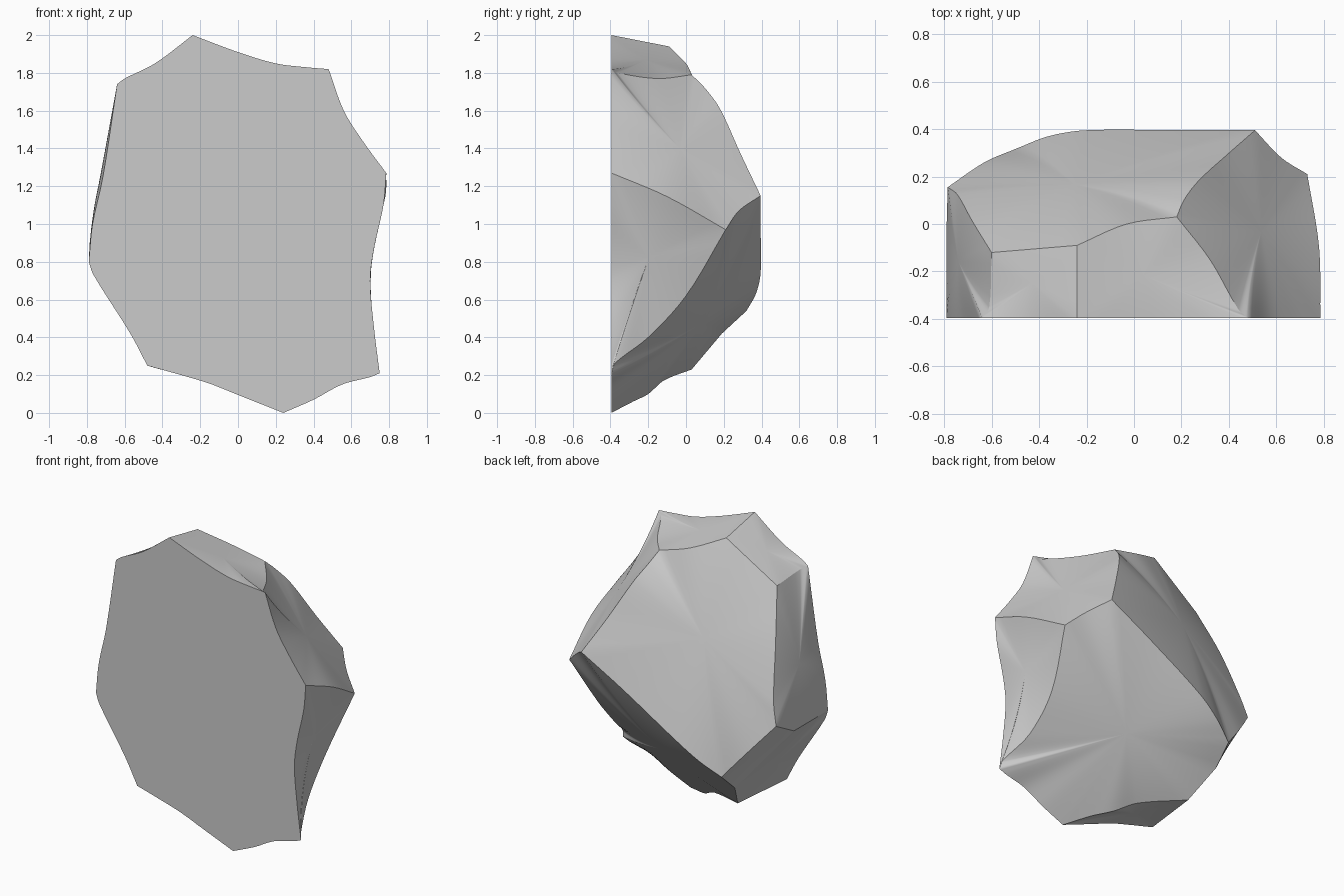
import bpy, bmesh
from mathutils import Vector
from mathutils.geometry import interpolate_bezier

cube = bpy.data.objects.get("Cube")
if cube:
    bpy.data.objects.remove(cube, do_unlink=True)

STEPS, RINGS = 6, 9
FRONT = -0.395
MIDDLE = Vector((0, -.1, 1))

# Corners of the flat front (x, z)
front_corners = {
    "peak": (-.24, 2), "shoulder_l": (.48, 1.82), "side_l": (.785, 1.27),
    "foot_l": (.75, .21), "tip": (.24, 0), "foot_r": (-.48, .25),
    "side_r": (-.79, .80), "shoulder_r": (-.64, 1.74),
}
corners = {name: Vector((x, FRONT, z)) for name, (x, z) in front_corners.items()}

# Corners of the broken back (x, y, z)
back_corners = {
    "crown_l": (.18, .03, 1.79), "crown_mid": (-.24, -.09, 1.94),
    "crown_r": (-.6, -.12, 1.7), "ridge_l": (.51, .395, 1.15),
    "flank_l": (.73, .21, .97), "ridge_r": (-.785, .155, .9),
    "flank_r": (-.79, -.03, .8), "belly": (-.49, .32, .54),
    "belly_low": (-.5, .19, .42), "keel": (-.41, .03, .23),
}
corners.update({name: Vector(p) for name, p in back_corners.items()})

# Curved creases of the front outline: points passed on the way (x, z)
front_bends = {
    ("peak", "shoulder_l"): [(0, 1.91), (.2, 1.85), (.36, 1.83)],
    ("shoulder_l", "side_l"): [(.56, 1.6), (.66, 1.44)],
    ("side_l", "foot_l"): [(.77, 1.1), (.72, .87), (.7, .7), (.72, .45)],
    ("foot_l", "tip"): [(.7, .19), (.55, .15), (.4, .07)],
    ("tip", "foot_r"): [(0, .095), (-.15, .155), (-.3, .2)],
    ("foot_r", "side_r"): [(-.57, .42), (-.765, .73)],
    ("side_r", "shoulder_r"): [(-.77, 1), (-.715, 1.25)],
    ("shoulder_r", "peak"): [(-.6, 1.77), (-.44, 1.85)],
}
bends = {pair: [(x, FRONT, z) for x, z in path] for pair, path in front_bends.items()}

# Curved creases of the back (x, y, z)
bends.update({
    ("shoulder_r", "crown_r"): [(-.61, -.35, 1.725)],
    ("crown_mid", "crown_l"): [(-.03, 0, 1.85)],
    ("shoulder_l", "crown_l"): [(.44, -.36, 1.8), (.32, -.15, 1.77)],
    ("crown_l", "ridge_l"): [(.21, .1, 1.72), (.27, .18, 1.61), (.39, .29, 1.37)],
    ("side_l", "flank_l"): [(.78, -.1, 1.145)],
    ("flank_l", "foot_l"): [(.66, 0, .62), (.67, -.2, .4), (.74, -.38, .26)],
    ("flank_l", "ridge_l"): [(.62, .28, 1.07)],
    ("ridge_l", "belly"): [(.2, .395, .98), (-.2, .395, .74), (-.36, .37, .63)],
    ("crown_r", "ridge_r"): [(-.68, .01, 1.39), (-.745, .125, 1.05)],
    ("ridge_r", "belly"): [(-.63, .26, .71)],
    ("tip", "keel"): [(.11, -.28, .06), (0, -.2, .1), (-.13, -.12, .17)],
})

# Each facet is a loop of corners, with how far its middle swells out
facets = {
    "peak shoulder_r side_r foot_r tip foot_l side_l shoulder_l": 0,
    "peak shoulder_l crown_l crown_mid": -.01,
    "peak crown_mid crown_r shoulder_r": 0,
    "shoulder_r crown_r ridge_r flank_r side_r": .02,
    "ridge_r belly belly_low flank_r": 0,
    "side_r flank_r belly_low keel foot_r": 0,
    "foot_r keel tip": -.015,
    "ridge_l flank_l foot_l tip keel belly_low belly": .04,
    "shoulder_l side_l flank_l ridge_l crown_l": 0,
    "side_l foot_l flank_l": -.03,
    "crown_l ridge_l belly ridge_r crown_r crown_mid": .04,
}


def crease(a, b):
    """Smooth path from corner a up to, but not including, corner b."""
    path = bends.get((a, b)) or bends.get((b, a), [])[::-1]
    knots = [corners[a]] + [Vector(p) for p in path] + [corners[b]]
    spans = [(q - p).length for p, q in zip(knots, knots[1:])]
    last = len(spans)
    slopes = []
    for i in range(last + 1):
        lo, hi = max(i - 1, 0), min(i + 1, last)
        slopes.append((knots[hi] - knots[lo]) / sum(spans[lo:hi]))
    points = []
    for i, span in enumerate(spans):
        p, q = knots[i], knots[i + 1]
        reach = span / 3
        points += interpolate_bezier(p, p + slopes[i] * reach,
                                     q - slopes[i + 1] * reach, q, STEPS)[:-1]
    return points


bm = bmesh.new()
rim_edges = []

for facet, swell in facets.items():
    names = facet.split()
    loop = [p for a, b in zip(names, names[1:] + names[:1]) for p in crease(a, b)]
    count = len(loop)
    # Mean plane of the facet, facing out of the rock
    origin = sum(loop, Vector()) / count
    normal = sum(((p - origin).cross(q - origin)
                  for p, q in zip(loop, loop[1:] + loop[:1])), Vector()).normalized()
    if normal.dot(origin - MIDDLE) < 0:
        normal.negate()
    centre = sum((corners[n] for n in names), Vector()) / len(names)
    centre -= normal * normal.dot(centre - origin)
    # Concentric rings whose height eases from the creases to the swollen middle
    rings = []
    for r in range(RINGS):
        s = 1 - r / RINGS
        ring = []
        for p in loop:
            height = normal.dot(p - origin)
            flat = centre.lerp(p - normal * height, s)
            ring.append(bm.verts.new(flat + normal * (swell + (height - swell) * s * s)))
        rings.append(ring)
    hub = bm.verts.new(centre + normal * swell)
    for i in range(count):
        j = (i + 1) % count
        for outer, ring in zip(rings, rings[1:]):
            bm.faces.new((outer[i], outer[j], ring[j], ring[i]))
        bm.faces.new((rings[-1][i], rings[-1][j], hub))
        rim_edges.append(bm.edges.get((rings[0][i], rings[0][j])))

for face in bm.faces:
    face.smooth = True
for edge in rim_edges:
    edge.smooth = False
bmesh.ops.remove_doubles(bm, verts=bm.verts[:], dist=0.0005)
bmesh.ops.recalc_face_normals(bm, faces=bm.faces[:])

mesh = bpy.data.meshes.new("split_rock")
bm.to_mesh(mesh)
bm.free()
rock = bpy.data.objects.new("split_rock", mesh)
bpy.context.collection.objects.link(rock)

# Plain stone colour
stone = bpy.data.materials.new("stone_grey")
stone.use_nodes = True
colour = (0.6, 0.6, 0.6, 1)
stone.diffuse_color = colour
stone.node_tree.nodes["Principled BSDF"].inputs["Base Color"].default_value = colour
mesh.materials.append(stone)
